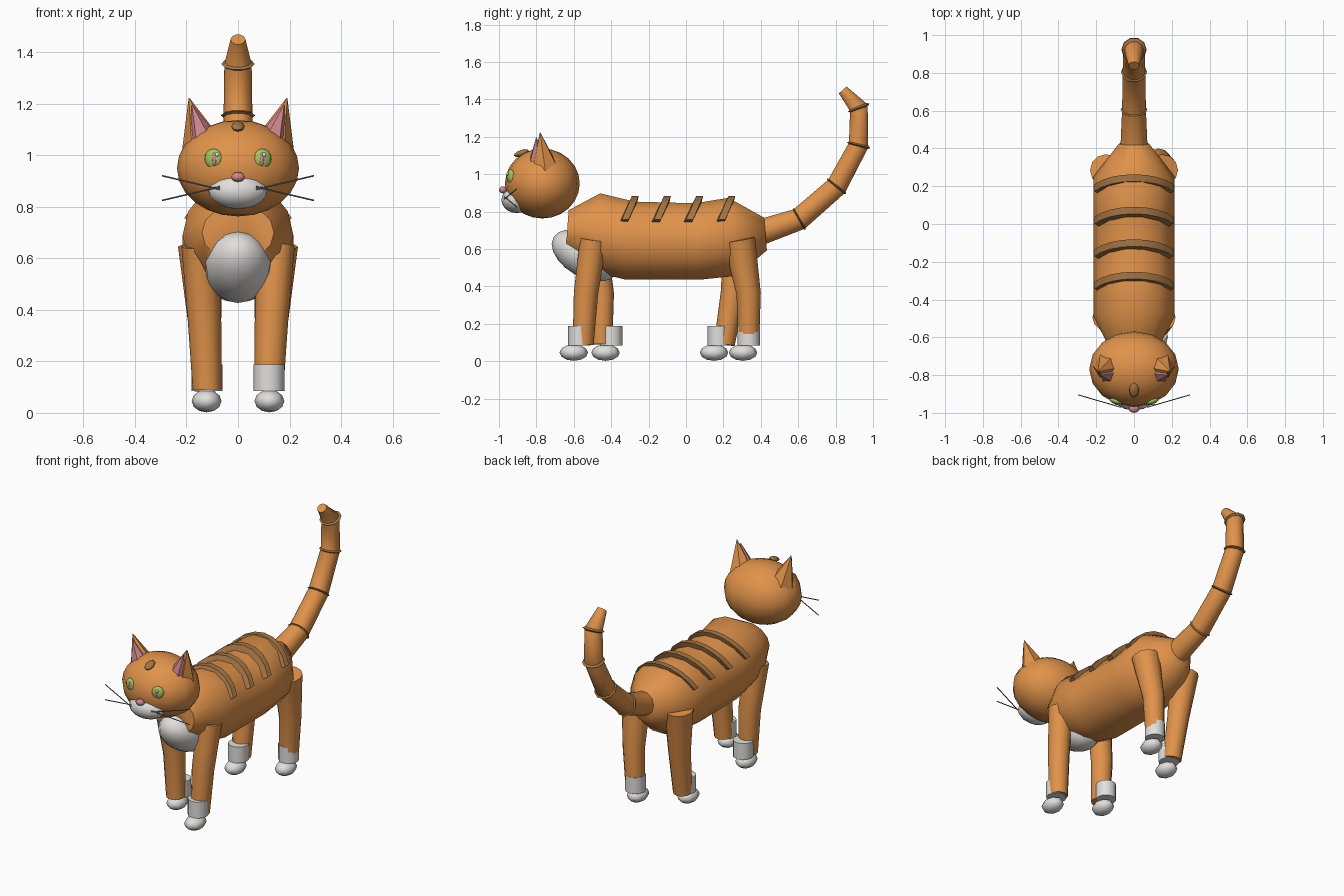
import bpy, bmesh
from math import sin, cos, pi, radians
from mathutils import Vector, Matrix, Euler

if "Cube" in bpy.data.objects:
    bpy.data.objects.remove(bpy.data.objects["Cube"])


def material(name, rgb):
    m = bpy.data.materials.new(name)
    m.use_nodes = True
    m.diffuse_color = (*rgb, 1)
    m.node_tree.nodes["Principled BSDF"].inputs["Base Color"].default_value = (*rgb, 1)
    return m


ORANGE = material("orange fur", (0.75, 0.29, 0.07))
BROWN = material("brown stripe", (0.38, 0.18, 0.06))
WHITE = material("white fur", (0.75, 0.74, 0.72))
PINK = material("pink skin", (0.62, 0.24, 0.27))
GREEN = material("green eye", (0.38, 0.58, 0.12))
GREY = material("grey whisker", (0.2, 0.2, 0.2))


def finish(name, bm, mat, angle=55):
    bmesh.ops.recalc_face_normals(bm, faces=bm.faces)
    mesh = bpy.data.meshes.new(name)
    bm.to_mesh(mesh)
    bm.free()
    mesh.materials.append(mat)
    ob = bpy.data.objects.new(name, mesh)
    bpy.context.collection.objects.link(ob)
    bpy.ops.object.select_all(action='DESELECT')
    ob.select_set(True)
    bpy.context.view_layer.objects.active = ob
    bpy.ops.object.shade_smooth_by_angle(angle=radians(angle))
    return ob


def ball(name, loc, radii, mat, segments=12, rings=8, rot=(0, 0, 0)):
    bm = bmesh.new()
    bmesh.ops.create_uvsphere(bm, u_segments=segments, v_segments=rings, radius=1)
    bm.transform(Matrix.LocRotScale(Vector(loc), Euler(rot), Vector(radii)))
    return finish(name, bm, mat)


def bridge(bm, rings, closed=False):
    """Skin a list of vertex rings and cap the open ends."""
    n = len(rings[0])
    for a, b in zip(rings, rings[1:] + ([rings[0]] if closed else [])):
        for i in range(n):
            j = (i + 1) % n
            bm.faces.new((a[i], a[j], b[j], b[i]))
    if not closed:
        bm.faces.new(rings[0])
        bm.faces.new(rings[-1])


def loft(name, path, radii, mat, sides=12, angle=55):
    """Tube along a path; each radius is a number or a (sideways, upright) pair."""
    bm = bmesh.new()
    pts = [Vector(p) for p in path]
    rings = []
    for k, p in enumerate(pts):
        before = (p - pts[k - 1]).normalized() if k else Vector()
        after = (pts[k + 1] - p).normalized() if k < len(pts) - 1 else Vector()
        t = (before + after).normalized()
        ref = Vector((1, 0, 0)) if abs(t.x) < 0.8 else Vector((0, 0, 1))
        u = (ref - t * ref.dot(t)).normalized()
        v = u.cross(t)
        r = radii[k]
        ru, rv = r if isinstance(r, tuple) else (r, r)
        rings.append([bm.verts.new(p + u * ru * cos(2 * pi * i / sides)
                                   + v * rv * sin(2 * pi * i / sides))
                      for i in range(sides)])
    bridge(bm, rings)
    return finish(name, bm, mat, angle)


# Body and chest patch
loft("body",
     [(0, -0.635, 0.70), (0, -0.49, 0.69), (0, -0.3, 0.645),
      (0, 0.06, 0.64), (0, 0.25, 0.665), (0, 0.425, 0.68)],
     [(0.14, 0.11), (0.215, 0.215), (0.215, 0.215),
      (0.215, 0.21), (0.215, 0.215), (0.08, 0.09)], ORANGE, sides=14)
ball("chest_patch", (0, -0.54, 0.565), (0.13, 0.195, 0.115), WHITE, 14, 10, (radians(-30), 0, 0))


# Raised bands over the back
def back_stripe(y):
    bm = bmesh.new()
    rings = []
    for k in range(9):
        a = radians(28 + 124 * k / 8)
        slide = 0.1 * (sin(a) - 1)
        section = [(0.195, -0.035), (0.237, -0.015), (0.237, 0.022), (0.195, 0.012)]
        rings.append([bm.verts.new((r * cos(a), y + slide + dy, 0.645 + r * sin(a)))
                      for r, dy in section])
    bridge(bm, rings)
    finish("back_stripe", bm, BROWN, 30)


for k in range(4):
    back_stripe(-0.275 + 0.172 * k)

# Legs: side, top y, knee y, foot y, sock y, paw y, top radius
LEGS = {
    "front_left": (1, -0.495, -0.535, -0.55, -0.57, -0.6, 0.072),
    "front_right": (-1, -0.495, -0.45, -0.45, -0.4, -0.43, 0.072),
    "back_left": (1, 0.285, 0.335, 0.335, 0.335, 0.305, 0.085),
    "back_right": (-1, 0.285, 0.25, 0.205, 0.175, 0.15, 0.085),
}
for name, (s, top, knee, foot, sock, paw, r) in LEGS.items():
    loft(name + "_leg", [(s * 0.148, top, 0.65), (s * 0.13, knee, 0.36), (s * 0.12, foot, 0.09)],
         [r, 0.065, 0.056], ORANGE)
    loft(name + "_sock", [(s * 0.12, sock, 0.085), (s * 0.12, sock, 0.187)], [0.06, 0.06], WHITE)
    ball(name + "_paw", (s * 0.122, paw, 0.046), (0.058, 0.076, 0.044), WHITE, 8, 6)

# Tail with a ring at every joint
tail = [Vector((0, y, z)) for y, z in
        [(0.4, 0.69), (0.605, 0.76), (0.805, 0.935), (0.923, 1.155), (0.924, 1.355), (0.838, 1.45)]]
loft("tail", tail, [0.072, 0.063, 0.06, 0.056, 0.053, 0.029], ORANGE, 10)
for k in range(1, 5):
    t = ((tail[k] - tail[k - 1]).normalized() + (tail[k + 1] - tail[k]).normalized()).normalized()
    ring_r = 0.073 - 0.002 * k
    loft("tail_ring", [tail[k] - t * 0.009, tail[k], tail[k] + t * 0.009],
         [ring_r - 0.014, ring_r, ring_r - 0.014], BROWN, 10, 30)

# Head, muzzle, nose and forehead mark
ball("head", (0, -0.768, 0.95), (0.237, 0.2, 0.187), ORANGE, 16, 12)
ball("muzzle", (0, -0.905, 0.862), (0.116, 0.082, 0.07), WHITE, 14, 10)
ball("nose", (0, -0.978, 0.916), (0.028, 0.022, 0.019), PINK, 10, 6)
ball("forehead_mark", (0, -0.88, 1.113), (0.026, 0.042, 0.016), BROWN, 8, 6, (radians(20), 0, 0))

for s, side in ((1, "left"), (-1, "right")):
    # Ears
    loft(side + "_ear", [(s * 0.14, -0.755, 1.04), (s * 0.19, -0.78, 1.222)],
         [(0.08, 0.075), 0.002], ORANGE, 6)
    loft(side + "_inner_ear", [(s * 0.137, -0.79, 1.07), (s * 0.178, -0.8, 1.195)],
         [(0.052, 0.053), 0.002], PINK, 6)
    # Eyes
    turn = (0, 0, radians(21) * s)
    ball(side + "_eye", (s * 0.096, -0.937, 0.987), (0.036, 0.018, 0.039), GREEN, 12, 8, turn)
    ball(side + "_pupil", (s * 0.092, -0.951, 0.985), (0.01, 0.008, 0.027), PINK, 8, 6, turn)
    ball(side + "_eye_glint", (s * 0.092 + 0.01, -0.953, 1.002), (0.008, 0.007, 0.009), WHITE, 8, 6, turn)
    # Whiskers
    for root, tip in ((0.868, 0.921), (0.878, 0.825)):
        loft(side + "_whisker", [(s * 0.07, -0.97, root), (s * 0.295, -0.905, tip)],
             [0.003, 0.003], GREY, 6)
